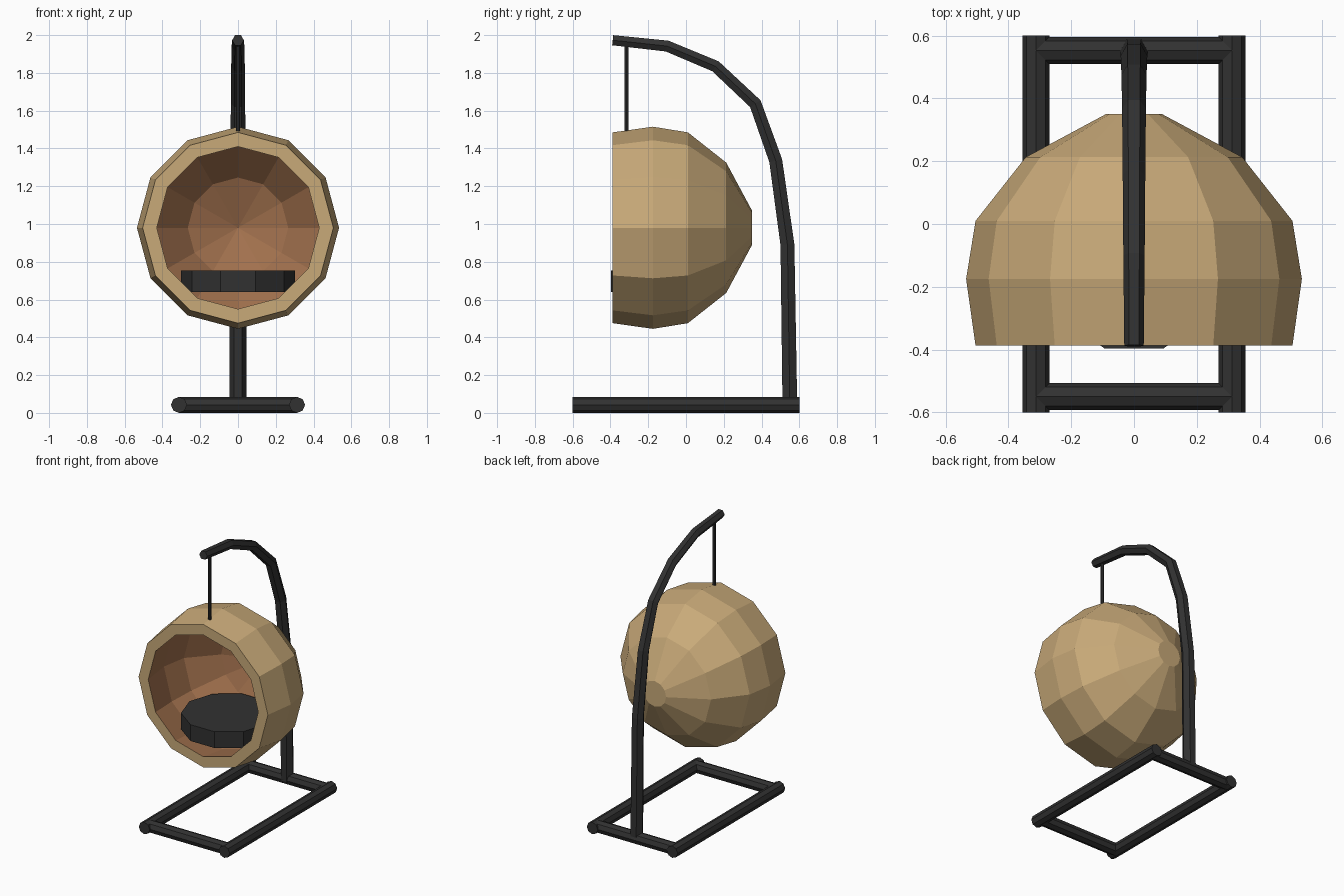
import bpy, bmesh, math
from mathutils import Vector

if "Cube" in bpy.data.objects:
    bpy.data.objects.remove(bpy.data.objects["Cube"])


def material(name, rgb):
    m = bpy.data.materials.new(name)
    m.diffuse_color = (*rgb, 1)
    m.use_nodes = True
    m.node_tree.nodes["Principled BSDF"].inputs["Base Color"].default_value = m.diffuse_color
    return m


DARK = material("charcoal", (0.031, 0.031, 0.031))
TAN = material("tan wicker", (0.58, 0.40, 0.19))
BROWN = material("brown lining", (0.36, 0.165, 0.075))


def finish(name, bm, *mats):
    bmesh.ops.recalc_face_normals(bm, faces=bm.faces)
    me = bpy.data.meshes.new(name)
    bm.to_mesh(me)
    bm.free()
    for m in mats:
        me.materials.append(m)
    ob = bpy.data.objects.new(name, me)
    bpy.context.collection.objects.link(ob)
    return ob


def tube(name, path, radii, sides, side_axis):
    """Sweep a polygon along a path; one corner points along side_axis."""
    pts = [Vector(p) for p in path]
    u = Vector(side_axis)
    bm = bmesh.new()
    rings = []
    for i, p in enumerate(pts):
        a = (p - pts[i - 1]).normalized() if i else Vector()
        b = (pts[i + 1] - p).normalized() if i < len(pts) - 1 else Vector()
        v = (a + b).normalized().cross(u)
        rings.append([bm.verts.new(p + radii[i] * (u * math.cos(t) + v * math.sin(t)))
                      for t in (2 * math.pi * k / sides for k in range(sides))])
    for r, s in zip(rings, rings[1:]):
        for k in range(sides):
            n = (k + 1) % sides
            bm.faces.new((r[k], r[n], s[n], s[k]))
    bm.faces.new(rings[0])
    bm.faces.new(rings[-1])
    return finish(name, bm, DARK)


# Base frame: two long rails and two cross bars
R = 0.0425
for side, x in (("left", -0.3125), ("right", 0.3125)):
    tube(side + "_base_rail", [(x, -0.6, R), (x, 0.6, R)], [R, R], 8, (1, 0, 0))
for side, y in (("front", -0.55), ("back", 0.553)):
    tube(side + "_base_bar", [(-0.3125, y, R), (0.3125, y, R)], [R, R], 8, (0, 1, 0))

# Curved tapering post
post = [(0.55, 0.03), (0.537, 0.89), (0.475, 1.335), (0.367, 1.637),
        (0.156, 1.835), (-0.1, 1.942), (-0.388, 1.973)]
tube("curved_post", [(0, y, z) for y, z in post],
     [0.045, 0.0425, 0.04, 0.038, 0.036, 0.034, 0.031], 6, (1, 0, 0))

# Hanging rod
tube("hanging_rod", [(0, -0.315, 1.46), (0, -0.315, 1.96)], [0.011, 0.011], 8, (1, 0, 0))

# Hollow pod: (y, radius) profile spun about the y axis, lining after the rim
CZ, N = 0.98, 12
outer = [(0.35, 0.09), (0.213, 0.345), (0.01, 0.505), (-0.175, 0.535), (-0.388, 0.505)]
inner = [(-0.388, 0.43), (-0.17, 0.46), (0.01, 0.43), (0.19, 0.266)]
bm = bmesh.new()
rings = [[bm.verts.new((r * math.sin(2 * math.pi * k / N), y,
                        CZ + r * math.cos(2 * math.pi * k / N))) for k in range(N)]
         for y, r in outer + inner]
for i, (a, b) in enumerate(zip(rings, rings[1:])):
    for k in range(N):
        n = (k + 1) % N
        bm.faces.new((a[k], a[n], b[n], b[k])).material_index = int(i >= len(outer))
bm.faces.new(rings[0])
tip = bm.verts.new((0, 0.30, CZ))
for k in range(N):
    bm.faces.new((rings[-1][k], rings[-1][(k + 1) % N], tip)).material_index = 1
finish("pod_shell", bm, TAN, BROWN)

# Seat cushion
tube("seat_cushion", [(0, -0.11, 0.64), (0, -0.11, 0.755)], [0.302, 0.302], 10, (1, 0, 0))
